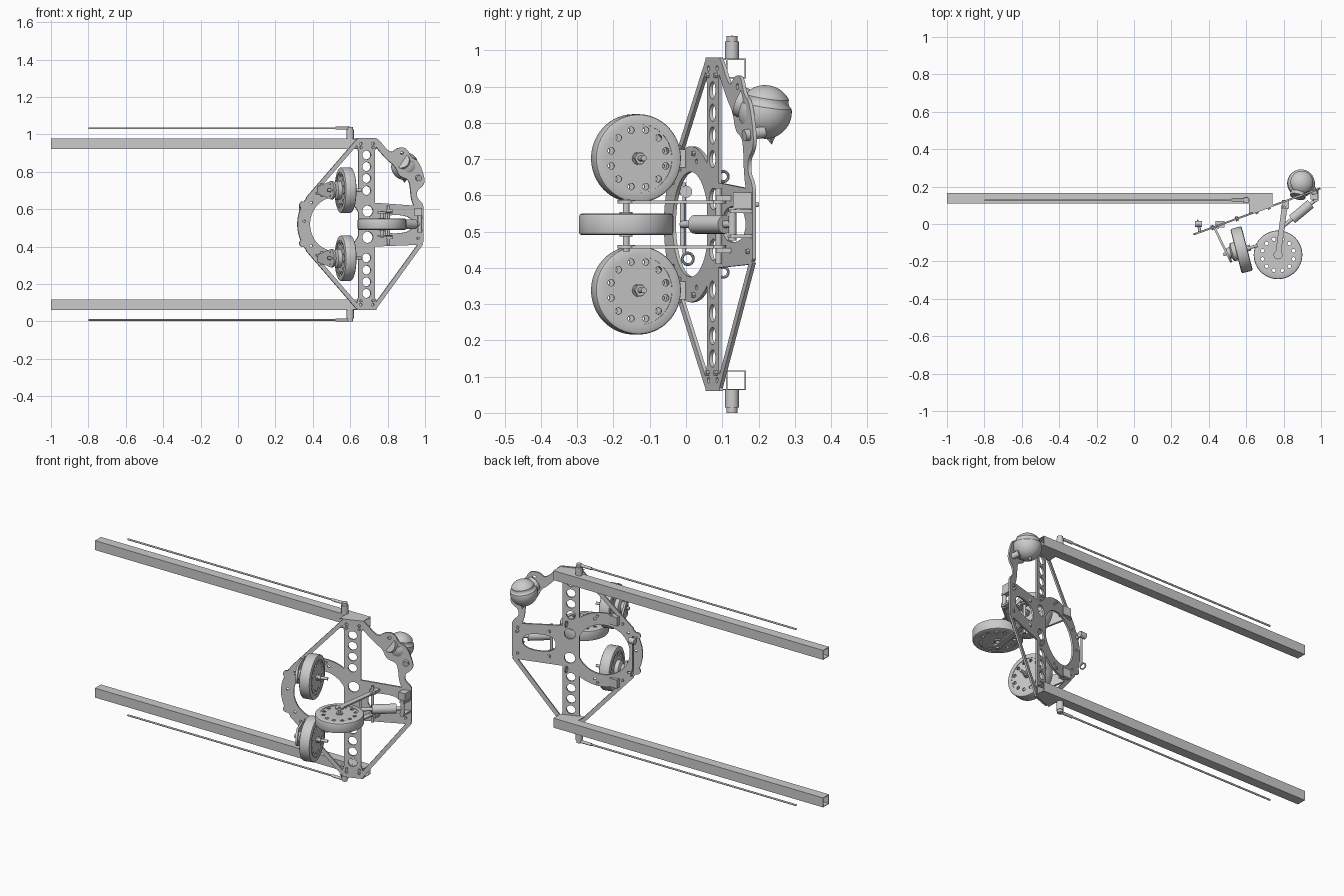
import bpy, bmesh, math
from mathutils import Vector, Matrix

if "Cube" in bpy.data.objects:
    bpy.data.objects.remove(bpy.data.objects["Cube"])

S = bpy.context.scene.collection
MID = 0.52                       # mirror height
TAN = 0.364                      # slope of the tilted carrier plate


def plate_y(x):
    return 0.05 + TAN * (x - 0.61)


def basis(a, b, c, o):
    m = Matrix.Identity(4)
    for i, v in enumerate((a, b, c, o)):
        for j in range(3):
            m[j][i] = v[j]
    return m


def add(name, bm):
    bmesh.ops.remove_doubles(bm, verts=bm.verts, dist=1e-5)
    bmesh.ops.recalc_face_normals(bm, faces=bm.faces)
    me = bpy.data.meshes.new(name)
    bm.to_mesh(me)
    bm.free()
    ob = bpy.data.objects.new(name, me)
    S.objects.link(ob)
    return ob


def sheet(name, loops, t, M):
    """Flat part with holes: first loop is the outline, the rest are holes."""
    cu = bpy.data.curves.new(name, 'CURVE')
    cu.dimensions, cu.fill_mode, cu.extrude = '2D', 'BOTH', t / 2
    for lp in loops:
        sp = cu.splines.new('POLY')
        sp.points.add(len(lp) - 1)
        for p, (x, y) in zip(sp.points, lp):
            p.co = (x, y, 0, 1)
        sp.use_cyclic_u = True
    tmp = bpy.data.objects.new(name + "_tmp", cu)
    S.objects.link(tmp)
    dg = bpy.context.evaluated_depsgraph_get()
    me = bpy.data.meshes.new_from_object(tmp.evaluated_get(dg))
    bm = bmesh.new()
    bm.from_mesh(me)
    bpy.data.objects.remove(tmp)
    bpy.data.meshes.remove(me)
    bm.transform(M)
    return add(name, bm)


def lathe(name, prof, M, seg=40, closed=False):
    bm = bmesh.new()
    rings = [[bm.verts.new((r * math.cos(2 * math.pi * k / seg), r * math.sin(2 * math.pi * k / seg), h))
              for k in range(seg)] for r, h in prof]
    n = len(rings)
    for i in range(n if closed else n - 1):
        A, B = rings[i], rings[(i + 1) % n]
        for k in range(seg):
            bm.faces.new((A[k], A[(k + 1) % seg], B[(k + 1) % seg], B[k]))
    bmesh.ops.dissolve_degenerate(bm, edges=bm.edges, dist=1e-6)
    bm.transform(M)
    return add(name, bm)


def aim(p, d):
    return Matrix.Translation(p) @ Vector(d).to_track_quat('Z', 'Y').to_matrix().to_4x4()


def rod(name, p, q, r, seg=20):
    d = Vector(q) - Vector(p)
    return lathe(name, [(0, 0), (r, 0), (r, d.length), (0, d.length)], aim(p, d), seg)


def box(name, c, s):
    bm = bmesh.new()
    bmesh.ops.create_cube(bm, size=1, matrix=Matrix.Translation(c) @ Matrix.Diagonal((*s, 1)))
    return add(name, bm)


def eye(name, c, r, d):
    prof = [(r + 0.004 * math.cos(k * math.pi / 4), 0.004 * math.sin(k * math.pi / 4)) for k in range(8)]
    return lathe(name, prof, aim(c, d), 24, True)


def circ(x, y, r, n=28, sx=1.0, a0=0.0, a1=360.0):
    m = n if a1 - a0 >= 360 else n - 1
    return [(x + sx * r * math.cos(math.radians(a0 + (a1 - a0) * k / m)),
             y + r * math.sin(math.radians(a0 + (a1 - a0) * k / m))) for k in range(n)]


def soften(pts, it=2):
    for _ in range(it):
        out = []
        for (ax, ay), (bx, by) in zip(pts, pts[1:] + pts[:1]):
            out += [(ax * .75 + bx * .25, ay * .75 + by * .25), (ax * .25 + bx * .75, ay * .25 + by * .75)]
        pts = out
    return pts


def bar(p, q, w):
    p, q = Vector(p), Vector(q)
    n = (q - p).normalized().orthogonal() * w / 2
    return [tuple(p + n), tuple(q + n), tuple(q - n), tuple(p - n)]


# --- tilted carrier plate (drawn in front view, sheared onto the tilt) ---
PM = basis((1, TAN, 0), (0, 0, 1), (0.34, -0.94, 0), (0, plate_y(0), 0))
T = 0.01
mast = [(0.634, 0.06), (0.74, 0.06), (0.74, 0.10), (0.73, 0.13), (0.73, 0.91), (0.74, 0.94),
        (0.74, 0.98), (0.634, 0.98), (0.634, 0.94), (0.643, 0.91), (0.643, 0.13), (0.634, 0.10)]
holes = [circ(0.686, MID + s * d, 0.024, sx=.94) for s in (-1, 1) for d in (0.18, 0.245, 0.308, 0.37)]
holes += [circ(0.692, MID + s * 0.07, 0.03, sx=.94) for s in (-1, 1)]
holes += [circ(x, MID + s * 0.43, 0.008, 12) for s in (-1, 1) for x in (0.655, 0.72)]
sheet("mast_plate", [mast] + holes, T, PM)

# open ring joined to the mast
ring = circ(0.52, MID, 0.215, 48, .94, 51.5, 308.5) + circ(0.52, MID, 0.145, 40, .94, 24, 336)[::-1]
sheet("ring_plate", [ring] + [circ(0.52 + .169 * math.cos(a), MID + .18 * math.sin(a), 0.007, 12)
                              for a in [math.radians(v) for v in (75, 105, 140, 175, 220, 255, 285)]], T, PM)
sheet("rear_arm_plate", [[(0.725, 0.40), (0.975, 0.41), (0.99, 0.425), (0.99, 0.605), (0.975, 0.617), (0.725, 0.635)],
                         soften([(0.765, 0.468), (0.935, 0.475), (0.935, 0.565), (0.765, 0.572)])], T, PM)
for s, n in ((1, "upper"), (-1, "lower")):
    sheet(n + "_front_strut", [bar((0.64, MID + s * .445), (0.372, MID + s * .135), 0.022)], T, PM)
    sheet(n + "_ring_tab", [circ(0.348, MID + s * .102, 0.02, 20)], T, PM)
sheet("lower_rear_strut", [bar((0.73, 0.075), (0.98, 0.42), 0.022)], T, PM)

# curved head bracket
bracket = soften([(0.725, 0.98), (0.745, 0.98), (0.815, 0.895), (0.85, 0.93), (0.90, 0.93), (0.925, 0.875), (0.965, 0.86),
                  (1.0, 0.76), (0.99, 0.725), (0.955, 0.70), (0.955, 0.66), (0.99, 0.63), (0.99, 0.58), (0.955, 0.58),
                  (0.925, 0.65), (0.92, 0.72), (0.91, 0.76), (0.86, 0.775), (0.84, 0.83), (0.80, 0.86), (0.725, 0.945)])
sheet("head_bracket", [bracket] + [circ(x, z, 0.009, 12) for x, z in ((0.875, 0.9), (0.968, 0.76))], T, PM)

# --- square tubes, gussets and whip rods, mirrored top and bottom ---
for s, n in ((1, "upper"), (-1, "lower")):
    z = MID + s * 0.43
    h, w = 0.0275, 0.024
    sq = lambda k: [(0.138 - k, z - k), (0.138 + k, z - k), (0.138 + k, z + k), (0.138 - k, z + k)]
    sheet(n + "_square_tube", [sq(h), sq(w)], 1.74, basis((0, 1, 0), (0, 0, 1), (1, 0, 0), (-0.13, 0, 0)))
    for k in (-1, 1):
        sheet(n + "_gusset", [[(0.615, 0.056), (0.74, 0.101), (0.74, 0.14), (0.615, 0.14)]], 0.0035,
              Matrix.Translation((0, 0, z + k * 0.0257)))
    P = lambda d: (0.6, 0.127, MID + s * d)
    rod(n + "_post", P(0.455), P(0.505), 0.019, 24)
    rod(n + "_post_cap", P(0.505), P(0.52), 0.015, 24)
    rod(n + "_whip_socket", (0.52, 0.127, MID + s * .513), (0.6, 0.127, MID + s * .513), 0.008, 12)
    rod(n + "_whip_rod", (-0.8, 0.127, MID + s * .513), (0.54, 0.127, MID + s * .513), 0.005, 12)


# --- wheels ---
def wheel(name, c, axis, R, hw):
    M = aim(c, axis)
    b = 0.008
    lathe(name + "_tyre", [(R * .78, -hw), (R - b, -hw), (R - .002, -hw + .003), (R, -hw + b), (R, hw - b),
                           (R - .002, hw - .003), (R - b, hw), (R * .78, hw)], M, 64, True)
    for k in (-1, 1):
        hl = [circ(R * .66 * math.cos(a), R * .66 * math.sin(a), R * .075, 16)
              for a in [math.pi * (i + .5) / 6 for i in range(12)]]
        sheet(name + "_disc", [circ(0, 0, R * .79, 48)] + hl, 0.006, M @ Matrix.Translation((0, 0, k * (hw - .006))))
    lathe(name + "_hub", [(0, -hw - .004), (.018, -hw - .004), (.018, hw + .004), (0, hw + .004)], M, 24)
    return M


wheel("rear_wheel", (0.77, -0.165, MID), (0, 0, 1), 0.13, 0.03)
rod("rear_axle", (0.77, -0.165, 0.445), (0.77, -0.165, 0.59), 0.009)
for s, n in ((1, "upper"), (-1, "lower")):
    z = MID + s * 0.062
    # fork blade, pivot bearing and clamp
    blade = bar((0.77, -0.165), (0.805, 0.09), 0.03)
    sheet(n + "_fork_blade", [blade], 0.008, Matrix.Translation((0, 0, z)))
    for x, y, r in ((0.77, -0.165, 0.024), (0.805, 0.09, 0.02)):
        rod(n + "_fork_eye", (x, y, z - .005), (x, y, z + .005), r)
    box(n + "_fork_clamp", (0.81, 0.105, MID + s * .072), (0.04, 0.045, 0.014))

    # front wheel, axle, motor and swing arm
    zc = MID + s * 0.182
    ax = Vector((0.97, 0.25, 0))
    c = Vector((0.575, -0.138, zc))
    M = wheel(n + "_front_wheel", c, ax, 0.122, 0.031)
    rod(n + "_front_axle", c - ax * .1, c + ax * .088, 0.008)
    rod(n + "_front_axle_nut", c + ax * .035, c + ax * .05, 0.016, 6)
    lathe(n + "_motor", [(0, -.078), (.028, -.078), (.032, -.06), (.05, -.052), (.05, -.03), (0, -.03)], M, 32)
    d = Vector((0.44, -0.898, 0)).normalized()
    arm = circ(0.15, 0, 0.05, 24, 1, -80, 80) + [(0.02, 0.024), (-0.01, 0.02), (-0.01, -0.02), (0.02, -0.024)]
    sheet(n + "_swing_arm", [arm, circ(0.15, 0, 0.012, 16)] + [circ(.15 + .032 * q, .032 * p, .005, 10)
          for q, p in ((1, 0), (0, 1), (-1, 0), (0, -1))], 0.012,
          basis(d, (0, 0, 1), (-.898, -.44, 0), (0.432, -0.025, zc)))
    box(n + "_arm_hinge", (0.46, -0.002, zc), (0.05, 0.036, 0.05))
    rod(n + "_hinge_pin", (0.447, -0.02, zc - .035), (0.447, -0.02, zc + .035), 0.007)
    # steel eyes and plate bolts
    eye(n + "_mast_eye", (0.7, 0.103, MID + s * .132), 0.014, (1, 0.2, 0))
    for x, dz in ((0.655, .41), (0.72, .41), (0.42, .165), (0.55, .195), (0.96, .075)):
        y = plate_y(x)
        o = Vector((.34, -.94, 0)) * .013
        p = Vector((x, y, MID + s * dz))
        rod(n + "_bolt", p - o, p + o, 0.008, 6)

rod("fork_pivot", (0.805, 0.09, 0.41), (0.805, 0.09, 0.62), 0.008)

# --- damper between fork and plate end ---
rod("damper_body", (0.845, 0.025, MID), (0.945, 0.108, MID), 0.026, 32)
rod("damper_shaft", (0.80, -0.01, MID), (0.975, 0.132, MID), 0.01)
rod("damper_pin", (0.972, 0.128, 0.475), (0.972, 0.128, 0.567), 0.011)
rod("damper_lower_pin", (0.795, -0.01, 0.455), (0.795, -0.01, 0.585), 0.007)
for z in (0.487, 0.556):
    box("damper_lug", (0.972, 0.152, z), (0.03, 0.06, 0.01))
rod("rear_stop_bolt", (0.965, 0.13, 0.575), (0.955, 0.20, 0.575), 0.007, 12)
box("rear_clamp", (0.965, 0.155, 0.585), (0.04, 0.05, 0.045))

# --- ring knob, lever rod and eye ---
rod("lever_rod", (0.345, -0.005, 0.44), (0.345, -0.005, 0.635), 0.005, 12)
rod("ring_knob_stem", (0.352, -0.045, 0.61), (0.345, 0.0, 0.61), 0.008, 12)
rod("ring_knob", (0.327, 0.0, 0.61), (0.363, 0.0, 0.61), 0.017)
eye("ring_eye", (0.345, 0.005, 0.425), 0.016, (1, 0.3, 0))

# --- round head with grooved shell ---
r = 0.074
prof = []
for k in range(37):
    a = -90 + 5 * k
    rr = r * (0.93 if 15 < a < 35 else 1)
    prof.append((max(0, rr * math.cos(math.radians(a))), rr * math.sin(math.radians(a))))
HC = Vector((0.893, 0.218, 0.83))
lathe("head_shell", prof, aim(HC, (0.1, 0.15, 1)), 48)
rod("head_neck", (0.875, plate_y(0.875), 0.86), HC, 0.042, 32)
rod("head_pivot", (0.968, plate_y(0.968) - .02, 0.765), (0.945, 0.215, 0.775), 0.016)
lathe("head_chin", [(0.02, 0), (0.0, 0.03)], aim((0.89, 0.232, 0.77), (0, 0.15, -1)), 4)

bpy.ops.object.select_all(action='DESELECT')
for ob in S.objects:
    ob.select_set(True)
bpy.context.view_layer.objects.active = S.objects[0]
bpy.ops.object.shade_smooth_by_angle(angle=math.radians(35))
